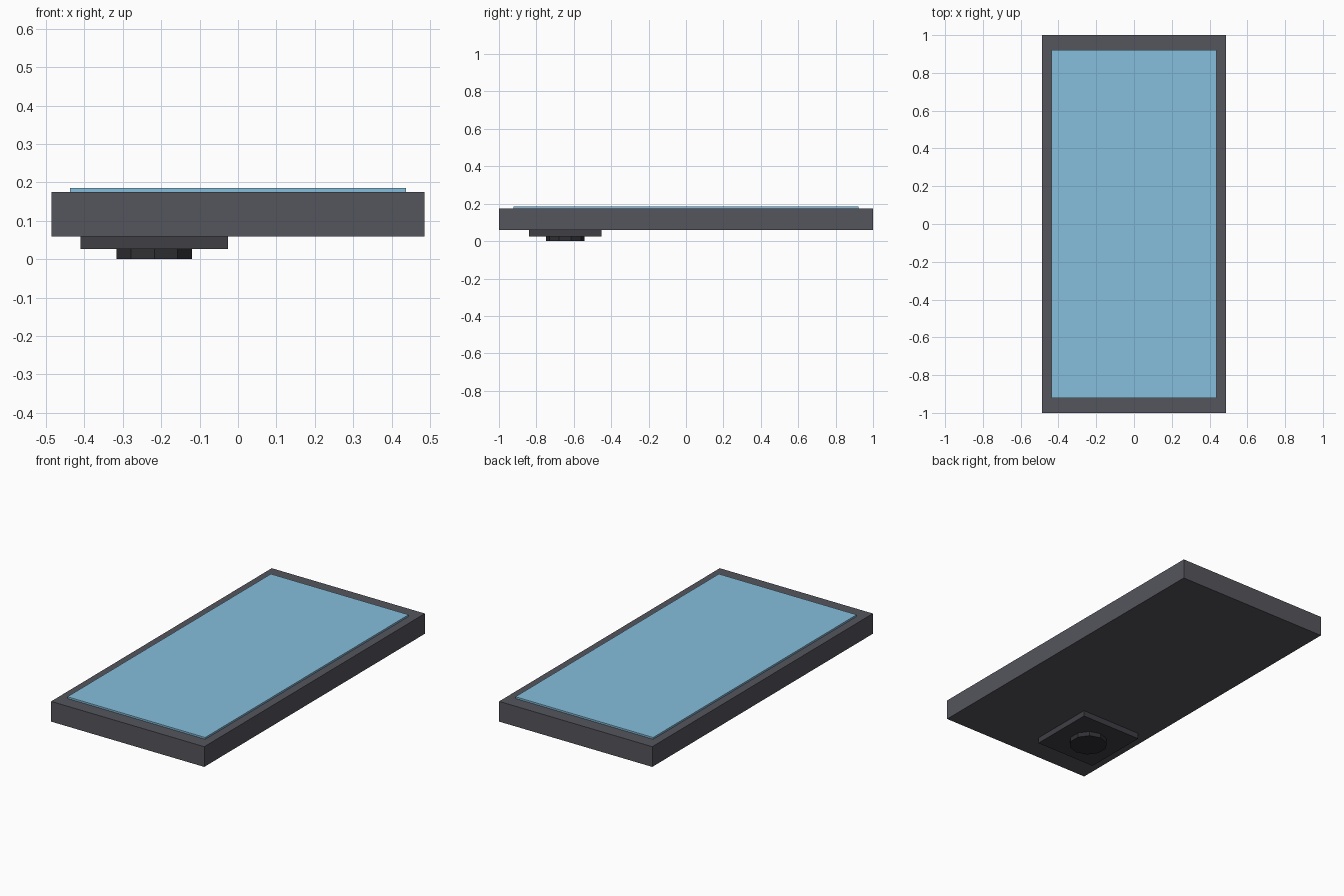
import bpy
from math import pi

if "Cube" in bpy.data.objects:
    bpy.data.objects.remove(bpy.data.objects["Cube"])


def paint(obj, name, color):
    mat = bpy.data.materials.get(name) or bpy.data.materials.new(name)
    mat.diffuse_color = (*color, 1)
    mat.use_nodes = True
    mat.node_tree.nodes["Principled BSDF"].inputs["Base Color"].default_value = mat.diffuse_color
    obj.data.materials.append(mat)


def box(name, x, y, z0, z1, width, length):
    bpy.ops.mesh.primitive_cube_add(size=1, location=(x, y, (z0 + z1) / 2))
    obj = bpy.context.object
    obj.name = name
    obj.scale = (width, length, z1 - z0)
    bpy.ops.object.transform_apply(location=False, rotation=False, scale=True)
    return obj


CAM_X, CAM_Y = -0.218, -0.646

# Slab body lying face up
paint(box("body", 0, 0, 0.059, 0.175, 0.972, 2.0), "dark_grey", (0.09, 0.09, 0.11))

# Slightly raised screen
paint(box("screen", 0, 0, 0.165, 0.185, 0.874, 1.844), "light_blue", (0.24, 0.52, 0.72))

# Square camera block on the underside
paint(box("camera_block", CAM_X, CAM_Y, 0.026, 0.065, 0.384, 0.386),
      "charcoal", (0.05, 0.05, 0.06))

# Ten-sided lens
bpy.ops.mesh.primitive_cylinder_add(vertices=10, radius=0.103, depth=0.03,
                                    location=(CAM_X, CAM_Y, 0.015))
lens = bpy.context.object
lens.name = "camera_lens"
paint(lens, "near_black", (0.03, 0.03, 0.035))
